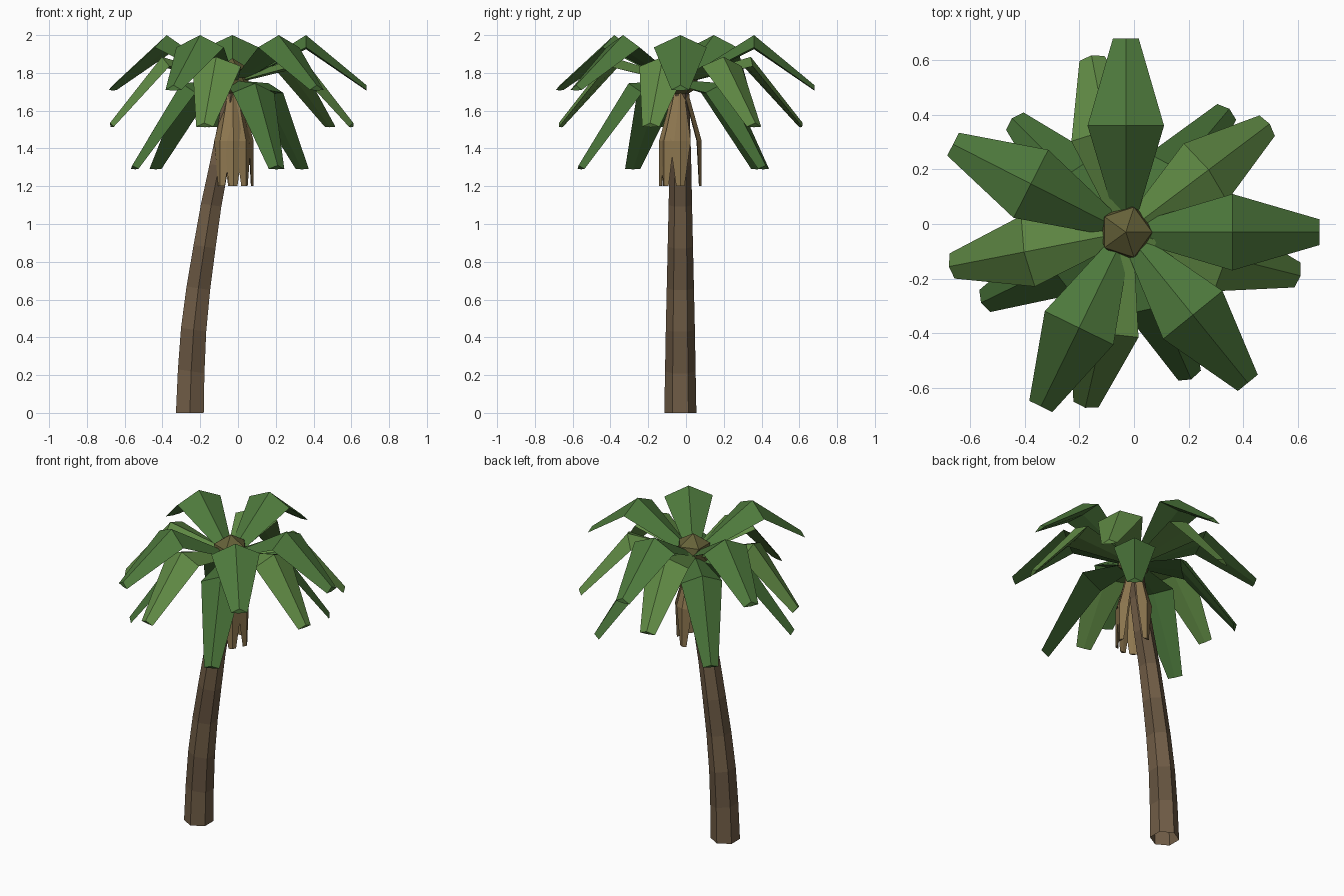
import bpy, bmesh
from math import sin, cos, radians, pi
from mathutils import Matrix

if "Cube" in bpy.data.objects:
    bpy.data.objects.remove(bpy.data.objects["Cube"])

CX, CY = -0.03, -0.03          # crown centre


def material(name, rgb):
    m = bpy.data.materials.new(name)
    m.diffuse_color = (*rgb, 1)
    m.use_nodes = True
    m.node_tree.nodes["Principled BSDF"].inputs["Base Color"].default_value = m.diffuse_color
    return m


def finish(bm, name, mats):
    bmesh.ops.recalc_face_normals(bm, faces=bm.faces[:])
    me = bpy.data.meshes.new(name)
    bm.to_mesh(me)
    bm.free()
    for m in mats:
        me.materials.append(m)
    ob = bpy.data.objects.new(name, me)
    bpy.context.collection.objects.link(ob)
    return ob


def loft(bm, rings, cap_start=True, banded=False):
    loops = [[bm.verts.new(p) for p in ring] for ring in rings]
    n = len(loops[0])
    for i, (a, b) in enumerate(zip(loops, loops[1:])):
        for k in range(n):
            f = bm.faces.new((a[k], a[(k + 1) % n], b[(k + 1) % n], b[k]))
            f.material_index = i % 2 if banded else 0
    if cap_start:
        bm.faces.new(loops[0][::-1])
    bm.faces.new(loops[-1])


def frond(name, angle, stations, mat):
    """Ridged leaf. Station: radius, ridge height, half width, edge inset, edge drop."""
    a = radians(angle)
    bm = bmesh.new()

    def place(r, s, z):
        return (CX + r * cos(a) - s * sin(a), CY + r * sin(a) + s * cos(a), z)

    rings = []
    for r, z, w, inset, drop in stations:
        rings.append([place(r, 0, z),
                      place(r - inset, w, z - drop),
                      place(r - inset * 1.15, 0, z - drop * 1.15),
                      place(r - inset, -w, z - drop)])
    loft(bm, rings)
    return finish(bm, name, [mat])


bark = material("bark", (0.165, 0.11, 0.062))
bark_dark = material("bark_dark", (0.135, 0.09, 0.052))
dry = material("dry_leaf", (0.27, 0.185, 0.08))
green = material("leaf_green", (0.075, 0.19, 0.045))
light = material("leaf_light", (0.12, 0.26, 0.06))
deep = material("leaf_deep", (0.065, 0.17, 0.04))
bud = material("bud", (0.13, 0.12, 0.04))

# curved six-sided trunk: centre x, height, radius
path = [(-0.255, 0, 0.085), (-0.248, 0.22, 0.081), (-0.235, 0.44, 0.077),
        (-0.21, 0.66, 0.072), (-0.177, 0.88, 0.067), (-0.142, 1.1, 0.062),
        (-0.1, 1.31, 0.058), (-0.062, 1.52, 0.052), (-0.03, 1.73, 0.046)]
rings = []
for i, (x, z, r) in enumerate(path):
    tilt = 0.0 if i == 0 else 0.15
    rings.append([(x + r * cos(t), CY + r * sin(t), z - tilt * r * cos(t))
                  for t in (pi / 2 + k * pi / 3 for k in range(6))])
bm = bmesh.new()
loft(bm, rings, cap_start=False, banded=True)
finish(bm, "trunk", [bark, bark_dark])

# crown bud
bm = bmesh.new()
bmesh.ops.create_icosphere(bm, subdivisions=1, radius=0.108,
                           matrix=Matrix.Translation((CX, CY, 1.77)))
finish(bm, "crown_bud", [bud])

# leaf layers, top to bottom, then the dry skirt
layers = [
    ("top_frond", (0, 90, 153, 244, 309), green,
     [(0.07, 1.80, 0.045, 0, 0.03), (0.39, 2.0, 0.14, 0, 0.065), (0.71, 1.735, 0.047, 0.0, 0.025)]),
    ("middle_frond", (37, 101, 191, 257, 346), light,
     [(0.06, 1.79, 0.045, 0, 0.03), (0.38, 1.885, 0.132, 0.015, 0.05), (0.66, 1.535, 0.047, 0.012, 0.02)]),
    ("lower_frond", (50, 135, 206, 294), deep,
     [(0.04, 1.76, 0.045, 0, 0.03), (0.30, 1.745, 0.12, 0.025, 0.05), (0.59, 1.31, 0.045, 0.015, 0.018)]),
    ("dry_frond", (0, 90, 235, 273, 310), dry,
     [(0.04, 1.70, 0.02, 0.02, 0), (0.113, 1.44, 0.055, 0.024, 0), (0.112, 1.2, 0.022, 0.012, 0)]),
]
for name, angles, mat, stations in layers:
    for i, ang in enumerate(angles):
        frond(f"{name}_{i + 1}", ang, stations, mat)
